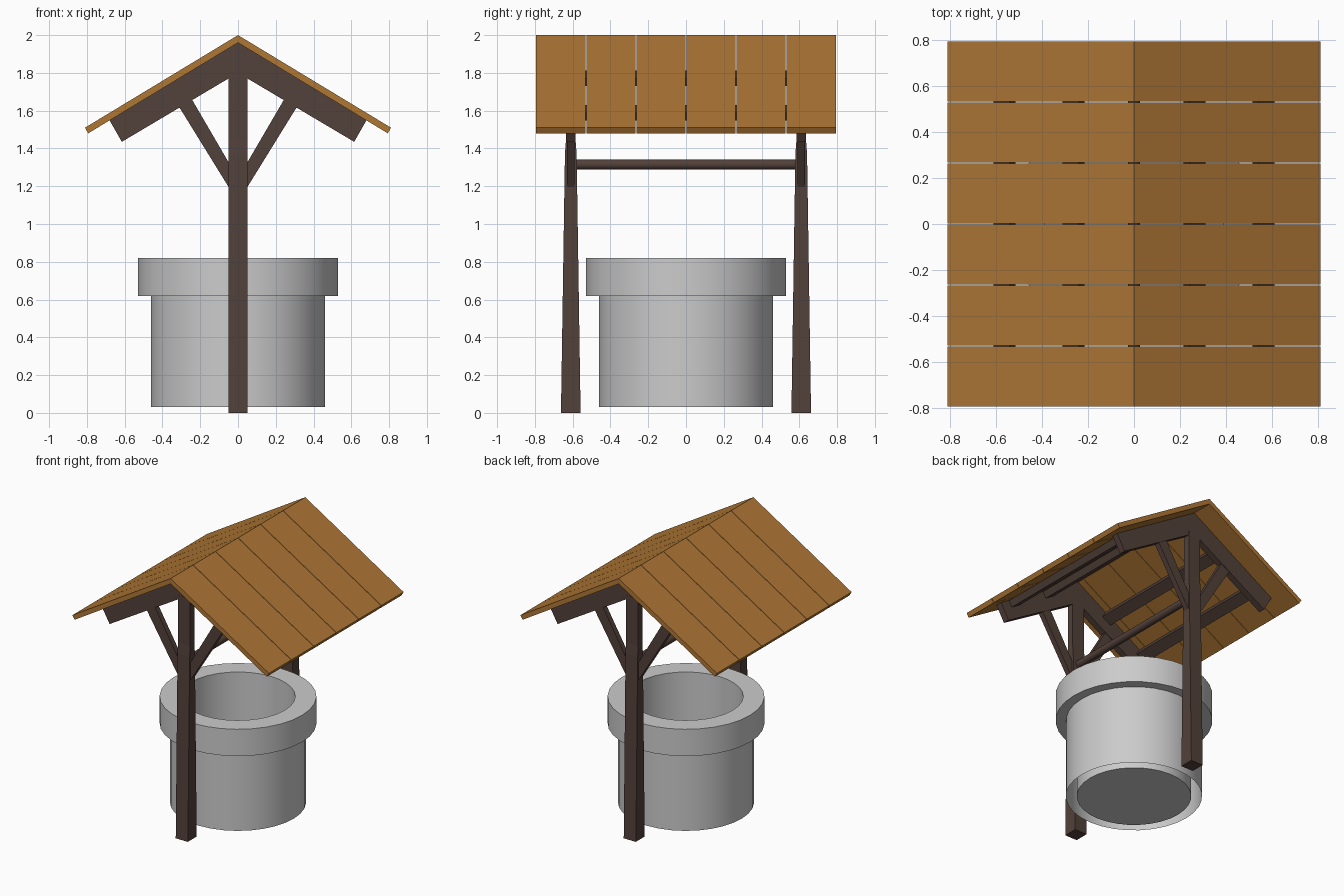
import bpy, bmesh, math

if "Cube" in bpy.data.objects:
    bpy.data.objects.remove(bpy.data.objects["Cube"])

SLOPE = 0.605          # roof drop per unit of x
POST_Y = 0.61


def material(name, rgb):
    m = bpy.data.materials.new(name)
    m.diffuse_color = (*rgb, 1)
    m.use_nodes = True
    m.node_tree.nodes["Principled BSDF"].inputs["Base Color"].default_value = m.diffuse_color
    return m


DARK = material("dark_wood", (0.085, 0.052, 0.042))
PLANK = material("plank_wood", (0.43, 0.185, 0.036))


def finish(name, bm, mat=None, recalc=True):
    if recalc:
        bmesh.ops.recalc_face_normals(bm, faces=bm.faces)
    me = bpy.data.meshes.new(name)
    bm.to_mesh(me)
    bm.free()
    ob = bpy.data.objects.new(name, me)
    bpy.context.collection.objects.link(ob)
    if mat:
        me.materials.append(mat)
    return ob


def smooth(ob):
    bpy.ops.object.select_all(action='DESELECT')
    ob.select_set(True)
    bpy.context.view_layer.objects.active = ob
    bpy.ops.object.shade_smooth_by_angle(angle=math.radians(35))


def prism(name, pts, a, b, mat, axis="y"):
    """Extrude a profile (across, z) from a to b along an axis."""
    bm = bmesh.new()
    place = (lambda p, t: (p[0], t, p[1])) if axis == "y" else (lambda p, t: (t, p[0], p[1]))
    lo = [bm.verts.new(place(p, a)) for p in pts]
    hi = [bm.verts.new(place(p, b)) for p in pts]
    bm.faces.new(lo)
    bm.faces.new(hi[::-1])
    for i in range(len(pts)):
        j = (i + 1) % len(pts)
        bm.faces.new((lo[i], hi[i], hi[j], lo[j]))
    return finish(name, bm, mat)


def lathe(name, profile, sides):
    """Open revolved shell; the last profile point is the centre of the floor."""
    bm = bmesh.new()
    rings = [[bm.verts.new((r * math.cos(2 * math.pi * k / sides),
                            r * math.sin(2 * math.pi * k / sides), z))
              for k in range(sides)] for r, z in profile]
    for p, q in zip(rings, rings[1:]):
        for k in range(sides):
            n = (k + 1) % sides
            bm.faces.new((p[k], p[n], q[n], q[k]))
    bm.faces.new(rings[-1])
    return finish(name, bm, recalc=False)


# Stone well: outer wall, overhanging rim, inner wall and floor
smooth(lathe("well_wall", [(0.46, 0.03), (0.46, 0.62), (0.53, 0.62), (0.53, 0.82),
                           (0.387, 0.82), (0.387, 0.03)], 32))

for end, s in (("front", -1), ("back", 1)):
    y = s * POST_Y
    # Post, tapering in depth towards the top
    half = [(0.052, 0), (0.031, 1.37), (0.025, 1.45), (0.025, 1.80)]
    prism(end + "_post", [(y + w, z) for w, z in half] + [(y - w, z) for w, z in half[::-1]],
          -0.05, 0.05, DARK, "x")
    # Chevron rafter pair
    prism(end + "_rafter", [(0, 1.96), (0.68, 1.549), (0.615, 1.435), (0, 1.80),
                            (-0.615, 1.435), (-0.68, 1.549)], y - 0.024, y + 0.024, DARK)
    # Diagonal braces
    for side, m in (("left", -1), ("right", 1)):
        prism(f"{end}_{side}_brace", [(m * x, z) for x, z in
              ((0.04, 1.18), (0.315, 1.625), (0.25, 1.67), (0.04, 1.31))],
              y - 0.02, y + 0.02, DARK)

# Round crossbar between the posts
bm = bmesh.new()
bmesh.ops.create_cone(bm, cap_ends=True, segments=16, radius1=0.027, radius2=0.027, depth=1.19)
bar = finish("crossbar", bm, DARK)
bar.rotation_euler.x = math.pi / 2
bar.location.z = 1.315
smooth(bar)

for side, m in (("left", -1), ("right", 1)):
    # Purlins under the roof
    for n, x in enumerate((0.24, 0.54)):
        z = 1.958 - SLOPE * x
        prism(f"{side}_purlin_{n + 1}", [(m * a, b) for a, b in
              ((x, z), (x + 0.07, z - 0.07 * SLOPE),
               (x + 0.045, z - 0.07 * SLOPE - 0.041), (x - 0.025, z - 0.041))],
              -POST_Y, POST_Y, DARK)
    # Roof planks, mitred at the ridge
    for n in range(6):
        y0 = -0.795 + n * 0.265
        prism(f"{side}_roof_plank_{n + 1}", [(m * a, b) for a, b in
              ((0, 2.0), (0.81, 1.51), (0.793, 1.48), (0, 1.96))],
              y0 + 0.002, y0 + 0.263, PLANK)
